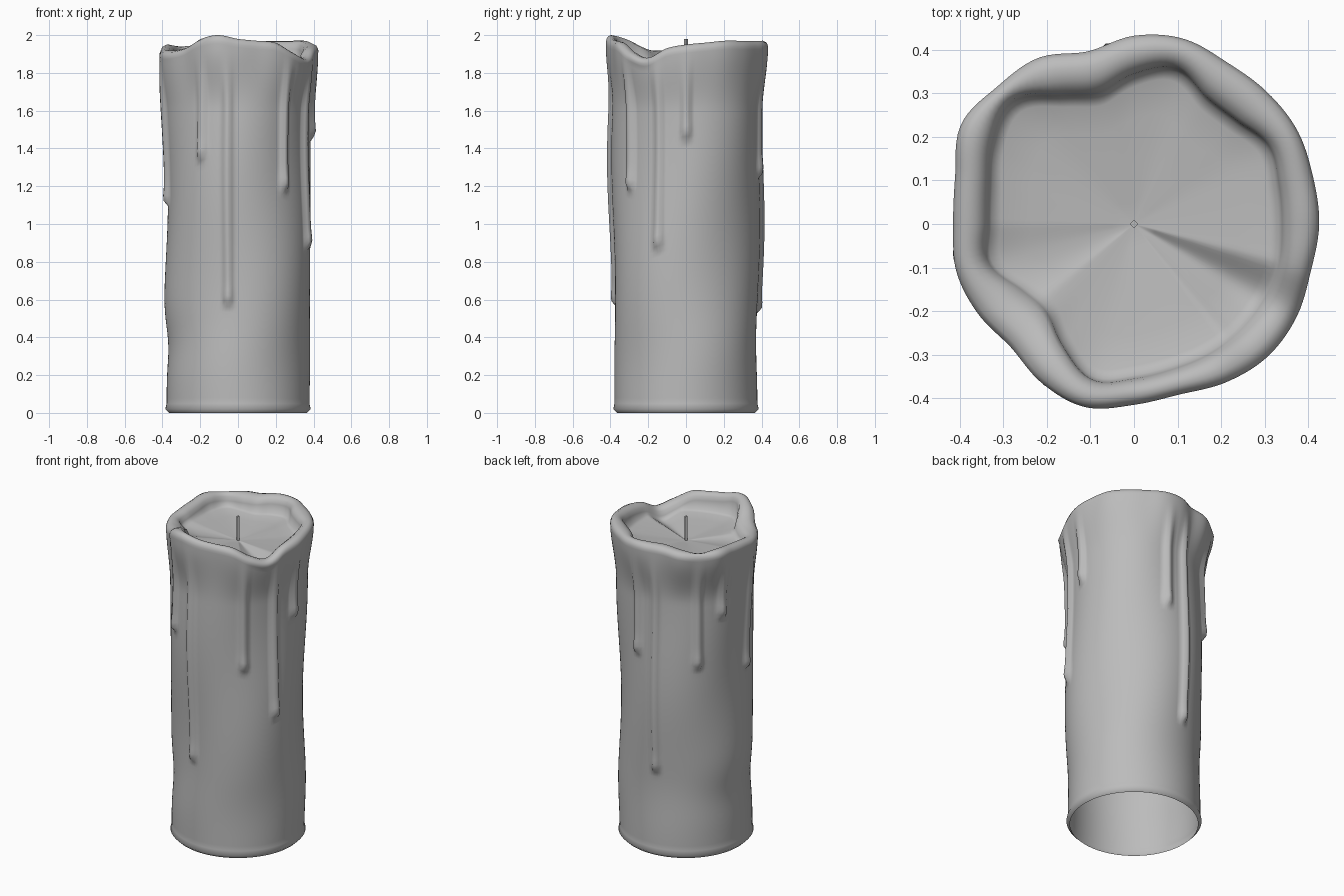
import bpy, bmesh, math
from math import pi, radians, sin, cos

cube = bpy.data.objects.get("Cube")
if cube:
    bpy.data.objects.remove(cube)

SEGMENTS, RINGS = 160, 64

# Rim shape every fifteen degrees, in thousandths / hundredths of a unit
RIM_OUTER = [425, 425, 432, 430, 428, 440, 432, 410, 440, 445, 458, 425,
             415, 422, 413, 400, 422, 435, 415, 405, 420, 432, 430, 420]
RIM_INNER = [340, 345, 358, 335, 335, 370, 345, 312, 340, 395, 375, 345,
             335, 345, 300, 285, 325, 370, 355, 345, 345, 345, 345, 345]
RIM_TOP = [195, 196, 197, 197, 197, 197, 197, 196, 195, 194, 195, 194,
           193, 192, 192, 194, 198, 200, 198, 197, 196, 191, 188, 193]

# Wax runs: angle in degrees, height of the lower tip
DRIPS = [(0, 1.45), (80, 1.25), (98, .53), (135, 1.2), (157, 1.5),
         (190, 1.1), (241, 1.34), (262, .57), (310, 1.18), (338, .87)]


def around(table, angle):
    """Smooth periodic interpolation of a table round the candle."""
    n = len(table)
    f = angle / (2 * pi) * n
    i = int(f)
    t = f - i
    a, b, c, d = (table[(i + k) % n] for k in (-1, 0, 1, 2))
    return b + .5 * t * (c - a + t * (2*a - 5*b + 4*c - d + t * (3*(b - c) + d - a)))


def smooth(low, high, v):
    t = min(1, max(0, (v - low) / (high - low)))
    return t * t * (3 - 2 * t)


def drip_height(angle, z):
    """How far the wax runs stand out of the wall."""
    best = 0
    for degrees, tip in DRIPS:
        off = abs((angle - radians(degrees) + pi) % (2 * pi) - pi)
        bulb = math.exp(-((z - tip - .04) / .05) ** 2)
        across = 1 - smooth(.025, .085 + .01 * bulb, off)
        best = max(best, across * smooth(tip - .015, tip + .03, z) * (.024 + .006 * bulb))
    return best


def wall_radius(angle, z):
    lumps = .007 * sin(2 * angle + 4 * z) + .006 * sin(3 * angle - 5 * z + 1)
    dent = -.02 * math.exp(-((z - .37) / .15) ** 2) * max(0, -cos(angle)) ** 3
    body = .378 + .01 * z / 2 + lumps * smooth(0, .5, z) + dent + drip_height(angle, z)
    flare = smooth(1.6, 1.93, z)
    return body + (around(RIM_OUTER, angle) / 1000 - body) * flare


def section(angle):
    """Radius and height from the foot, over the lip, into the basin."""
    outer = around(RIM_OUTER, angle) / 1000
    inner = around(RIM_INNER, angle) / 1000
    top = around(RIM_TOP, angle) / 100
    shoulder = top - .045
    points = [(.365, 0), (.385, .02)]
    for k in range(1, RINGS + 1):
        z = .02 + (shoulder - .02) * k / RINGS
        points.append((wall_radius(angle, z), z))
    floor = min(1.87, top - .06)
    width = outer - inner
    points += [(outer, top - .03), (outer - .1 * width, top - .01),
               (outer - .35 * width, top), (outer - .65 * width, top - .004),
               (inner + .1 * width, top - .02), (inner, top - .045),
               (inner - .008, floor), (inner - .03, floor - .008)]
    points += [(inner * s, 1.83 + (floor - 1.838) * s) for s in (.7, .4, .15)]
    return points


def finish(obj, name, material):
    obj.name = name
    obj.data.materials.append(material)


wax = bpy.data.materials.new("grey wax")
wax.use_nodes = True
grey = (.5, .5, .5, 1)
wax.diffuse_color = grey
wax.node_tree.nodes["Principled BSDF"].inputs["Base Color"].default_value = grey

# Candle body: hollow wall, drooping lip and melted basin in one skin
bm = bmesh.new()
columns = []
for s in range(SEGMENTS):
    a = 2 * pi * s / SEGMENTS
    columns.append([bm.verts.new((r * cos(a), r * sin(a), z)) for r, z in section(a)])
centre = bm.verts.new((0, 0, 1.83))
for s in range(SEGMENTS):
    here, there = columns[s], columns[(s + 1) % SEGMENTS]
    for k in range(len(here) - 1):
        bm.faces.new((here[k], there[k], there[k + 1], here[k + 1]))
    bm.faces.new((here[-1], there[-1], centre))
mesh = bpy.data.meshes.new("candle_body")
bm.to_mesh(mesh)
bm.free()
body = bpy.data.objects.new("candle_body", mesh)
bpy.context.collection.objects.link(body)
finish(body, "candle_body", wax)
mesh.shade_smooth()

# Wick: thin square post standing in the basin
bpy.ops.mesh.primitive_cylinder_add(vertices=4, radius=.01, depth=.16,
                                    location=(0, 0, 1.9))
finish(bpy.context.object, "wick", wax)
